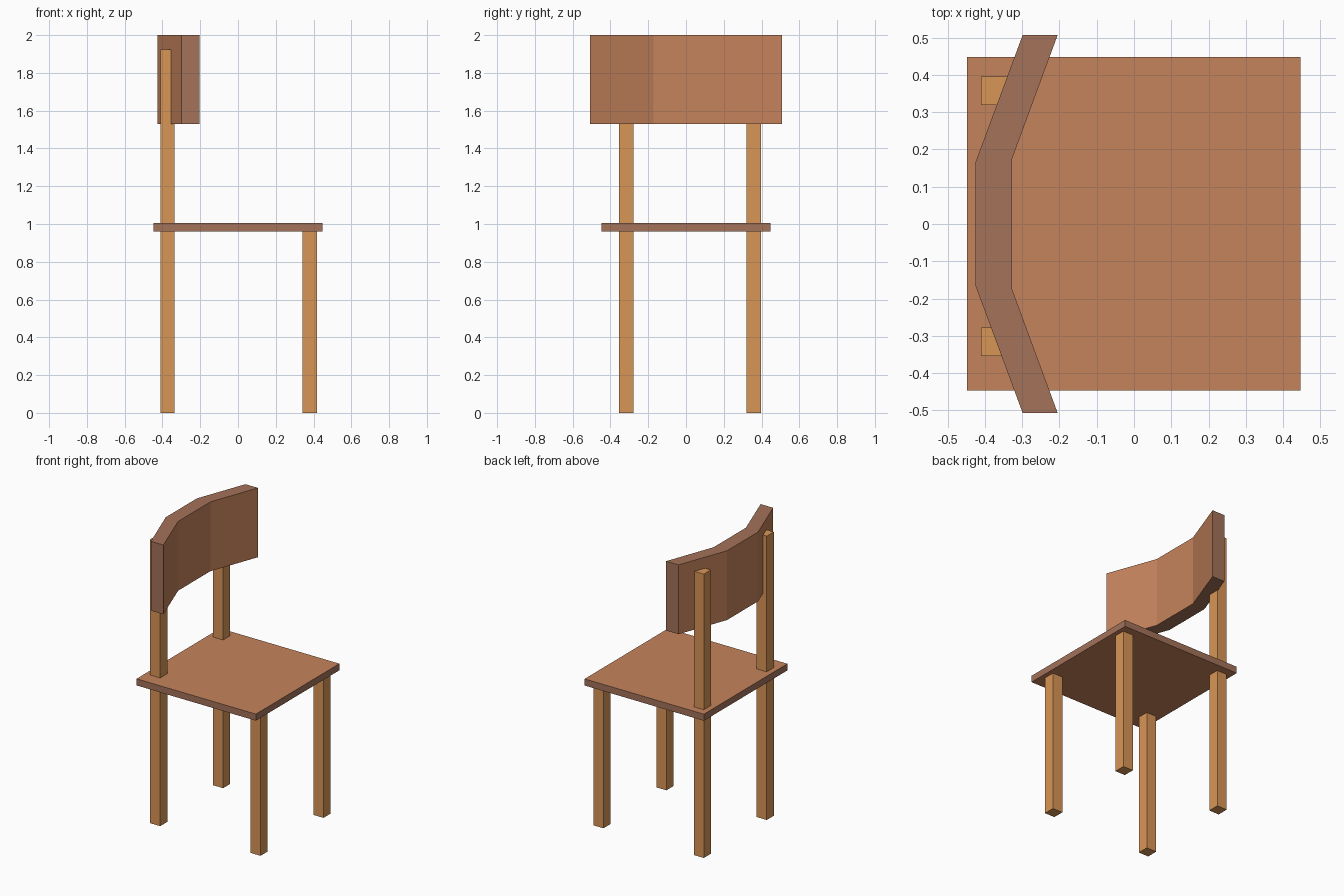
import bpy, bmesh

if "Cube" in bpy.data.objects:
    bpy.data.objects.remove(bpy.data.objects["Cube"])


def material(name, srgb):
    lin = [((c / 255 + 0.055) / 1.055) ** 2.4 for c in srgb]
    m = bpy.data.materials.new(name)
    m.diffuse_color = (*lin, 1)
    m.use_nodes = True
    m.node_tree.nodes["Principled BSDF"].inputs["Base Color"].default_value = m.diffuse_color
    return m


face_wood = material("reddish wood", (197, 131, 92))
edge_wood = material("dull brown edge", (163, 114, 90))
leg_wood = material("light tan wood", (217, 150, 87))


def prism(name, outline, z0, z1, mats, is_edge=lambda n: False):
    """Extrude an xy outline from z0 to z1; faces passing is_edge use the second material."""
    bm = bmesh.new()
    base = bm.faces.new([bm.verts.new((x, y, z0)) for x, y in outline])
    top = bmesh.ops.extrude_face_region(bm, geom=[base], use_keep_orig=True)
    verts = [v for v in top["geom"] if isinstance(v, bmesh.types.BMVert)]
    bmesh.ops.translate(bm, verts=verts, vec=(0, 0, z1 - z0))
    bmesh.ops.recalc_face_normals(bm, faces=bm.faces)
    bm.normal_update()
    for f in bm.faces:
        f.material_index = 1 if is_edge(f.normal) else 0
    me = bpy.data.meshes.new(name)
    bm.to_mesh(me)
    bm.free()
    for m in mats:
        me.materials.append(m)
    ob = bpy.data.objects.new(name, me)
    bpy.context.collection.objects.link(ob)
    return ob


def rect(x0, x1, y0, y1):
    return [(x0, y0), (x1, y0), (x1, y1), (x0, y1)]


# seat board: reddish faces, dull rim
prism("seat", rect(-0.448, 0.447, -0.447, 0.448), 0.96, 1.005,
      [face_wood, edge_wood], lambda n: abs(n.z) < 0.5)

# legs: the back pair runs up through the seat as backrest posts
for side, y in (("right", -0.354), ("left", 0.32)):
    prism("front_leg_" + side, rect(0.342, 0.417, y, y + 0.076), 0, 0.965, [leg_wood])
    prism("back_leg_" + side, rect(-0.411, -0.336, y, y + 0.076), 0, 1.925, [leg_wood])

# backrest: three-panel bent board, dull on top, bottom and ends
half = [(-0.425, 0.167), (-0.299, 0.507), (-0.205, 0.507), (-0.328, 0.173)]
outline = half + [(x, -y) for x, y in reversed(half)]
prism("backrest", outline, 1.53, 2.0, [face_wood, edge_wood],
      lambda n: abs(n.z) > 0.9 or abs(n.y) > 0.9)
